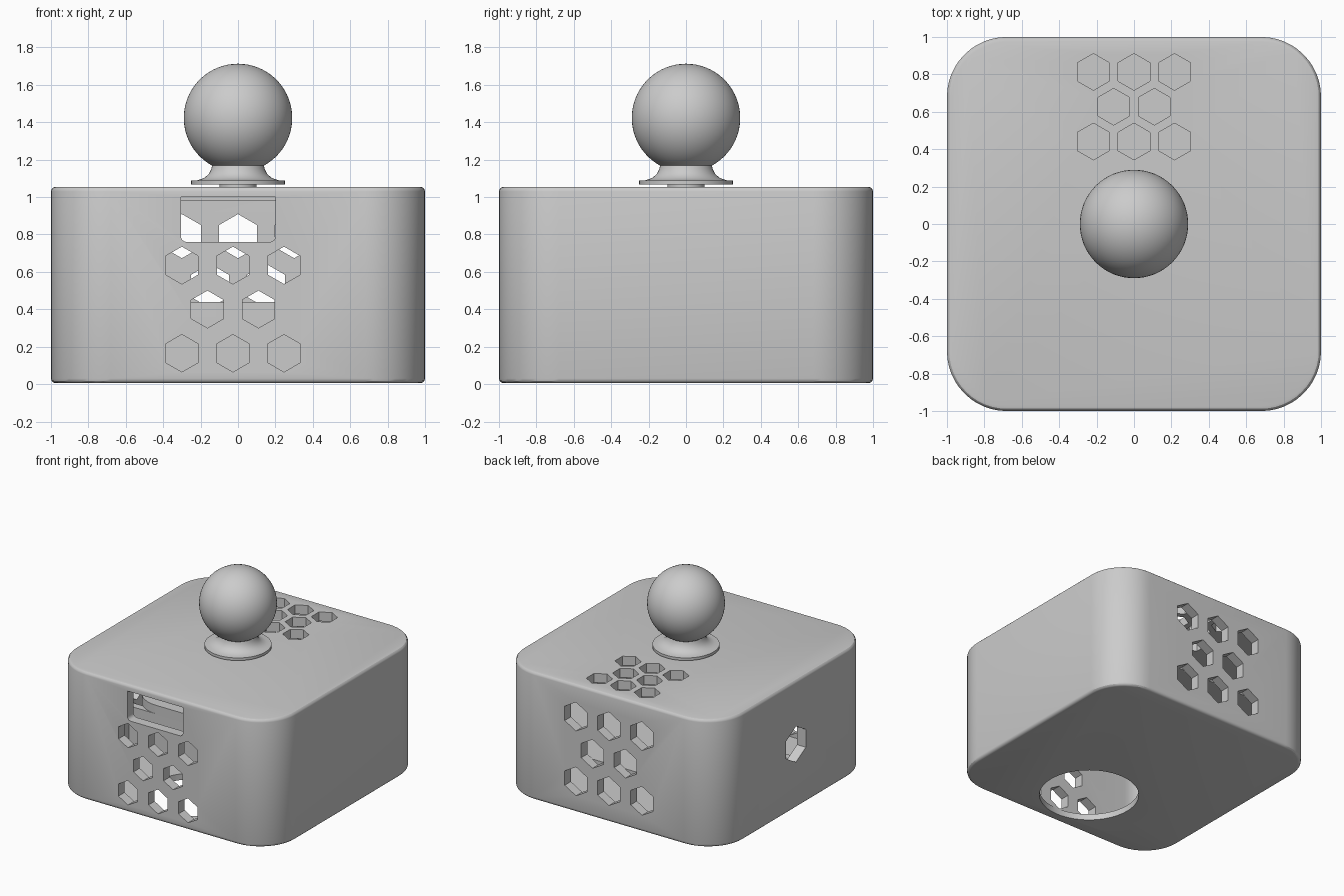
import bpy
import bmesh
from math import sin, cos, pi, radians, sqrt

if "Cube" in bpy.data.objects:
    bpy.data.objects.remove(bpy.data.objects["Cube"])

grey = bpy.data.materials.new("grey")
grey.use_nodes = True
grey.diffuse_color = (0.6, 0.6, 0.6, 1)
grey.node_tree.nodes["Principled BSDF"].inputs["Base Color"].default_value = (0.6, 0.6, 0.6, 1)


def make_object(name, bm):
    bmesh.ops.recalc_face_normals(bm, faces=bm.faces)
    mesh = bpy.data.meshes.new(name)
    bm.to_mesh(mesh)
    bm.free()
    mesh.materials.append(grey)
    obj = bpy.data.objects.new(name, mesh)
    bpy.context.collection.objects.link(obj)
    return obj


def activate(obj):
    bpy.ops.object.select_all(action='DESELECT')
    obj.select_set(True)
    bpy.context.view_layer.objects.active = obj


def smooth(obj):
    activate(obj)
    bpy.ops.object.shade_smooth_by_angle(angle=radians(30))


def rounded_box(name, low, high, radius, rim=0):
    """Box with rounded upright corners and optionally softened rims."""
    bm = bmesh.new()
    bmesh.ops.create_cube(bm, size=1)
    for v in bm.verts:
        v.co = [(a + b) / 2 + c * (b - a) for a, b, c in zip(low, high, v.co)]
    upright = [e for e in bm.edges if abs(e.verts[0].co.z - e.verts[1].co.z) > 0.001]
    if radius:
        bmesh.ops.bevel(bm, geom=upright, offset=radius, segments=12, profile=0.5, affect='EDGES')
    if rim:
        rims = [e for e in bm.edges if abs(e.verts[0].co.z - e.verts[1].co.z) < 0.001]
        bmesh.ops.bevel(bm, geom=rims, offset=rim, segments=3, profile=0.5, affect='EDGES')
    return make_object(name, bm)


def add_prism(bm, points, axis, low, high):
    """Extrude a flat outline along the given axis."""
    def place(u, v, depth):
        co = [u, v]
        co.insert(axis, depth)
        return co
    bottom = [bm.verts.new(place(u, v, low)) for u, v in points]
    top = [bm.verts.new(place(u, v, high)) for u, v in points]
    bm.faces.new(bottom)
    bm.faces.new(top)
    for i in range(len(points)):
        j = (i + 1) % len(points)
        bm.faces.new((bottom[i], bottom[j], top[j], top[i]))


def ngon(u, v, radius, sides=6):
    return [(u + radius * sin(2 * pi * i / sides), v + radius * cos(2 * pi * i / sides))
            for i in range(sides)]


def hex_grid(bm, u, v, du, dv, radius, axis, low, high):
    """Eight hexagons in rows of three, two and three."""
    for row, columns in ((-1, (-1, 0, 1)), (0, (-0.5, 0.5)), (1, (-1, 0, 1))):
        for col in columns:
            add_prism(bm, ngon(u + col * du, v + row * dv, radius), axis, low, high)


def cut(obj, cutter):
    cutter.hide_render = True
    mod = obj.modifiers.new("cut", 'BOOLEAN')
    mod.operation = 'DIFFERENCE'
    mod.solver = 'EXACT'
    mod.object = cutter
    activate(obj)
    bpy.ops.object.modifier_apply(modifier=mod.name)
    bpy.data.objects.remove(cutter)


# Hollow case
case = rounded_box("case", (-1, -1, 0.005), (1, 1, 1.055), 0.32, 0.025)
cut(case, rounded_box("cavity", (-0.92, -0.92, 0.055), (0.92, 0.92, 0.98), 0.24))

# Vents, window, side hole and round floor opening
bm = bmesh.new()
hex_grid(bm, -0.027, 0.4, 0.273, 0.235, 0.1, 1, -1.1, -0.85)
hex_grid(bm, 0, 0.525, 0.3, 0.266, 0.118, 1, 0.87, 1.1)
hex_grid(bm, 0, 0.627, 0.217, 0.186, 0.098, 2, 0.95, 1.1)
add_prism(bm, ngon(0, 0.53, 0.147), 0, -1.1, -0.85)
add_prism(bm, ngon(0, -0.535, 0.38, 64), 2, -0.1, 0.06)
window = [(-0.305, 1.0), (0.2, 1.0)]
for u, start in ((0.17, 0), (-0.275, -pi / 2)):
    window += [(u + 0.03 * cos(start - i * pi / 8), 0.79 + 0.03 * sin(start - i * pi / 8))
               for i in range(5)]
add_prism(bm, window, 1, -1.1, -0.85)
cut(case, make_object("openings", bm))
smooth(case)

# Inner shelf and the partition below it
smooth(rounded_box("inner_shelf", (-0.925, -0.1, 0.36), (0.925, 0.925, 0.44), 0.25))
rounded_box("inner_partition", (-0.925, -0.1, 0.03), (0.925, -0.04, 0.37), 0)

# Turned knob: neck, flange, flared stem and ball
profile = [(0, 1.05), (0.1, 1.05), (0.1, 1.066), (0.25, 1.066), (0.25, 1.088), (0.215, 1.09),
           (0.18, 1.102), (0.155, 1.125), (0.143, 1.15)]
ball_z, ball_r = 1.423, 0.29
start = radians(28.5)
steps = 28
for i in range(steps):
    a = start + (pi - start) * i / steps
    profile.append((ball_r * sin(a), ball_z - ball_r * cos(a)))
profile.append((0, ball_z + ball_r))
bm = bmesh.new()
verts = [bm.verts.new((r, 0, z)) for r, z in profile]
edges = [bm.edges.new(pair) for pair in zip(verts, verts[1:])]
bmesh.ops.spin(bm, geom=verts + edges, cent=(0, 0, 0), axis=(0, 0, 1), angle=2 * pi, steps=64)
bmesh.ops.remove_doubles(bm, verts=bm.verts, dist=0.0005)
smooth(make_object("knob", bm))
